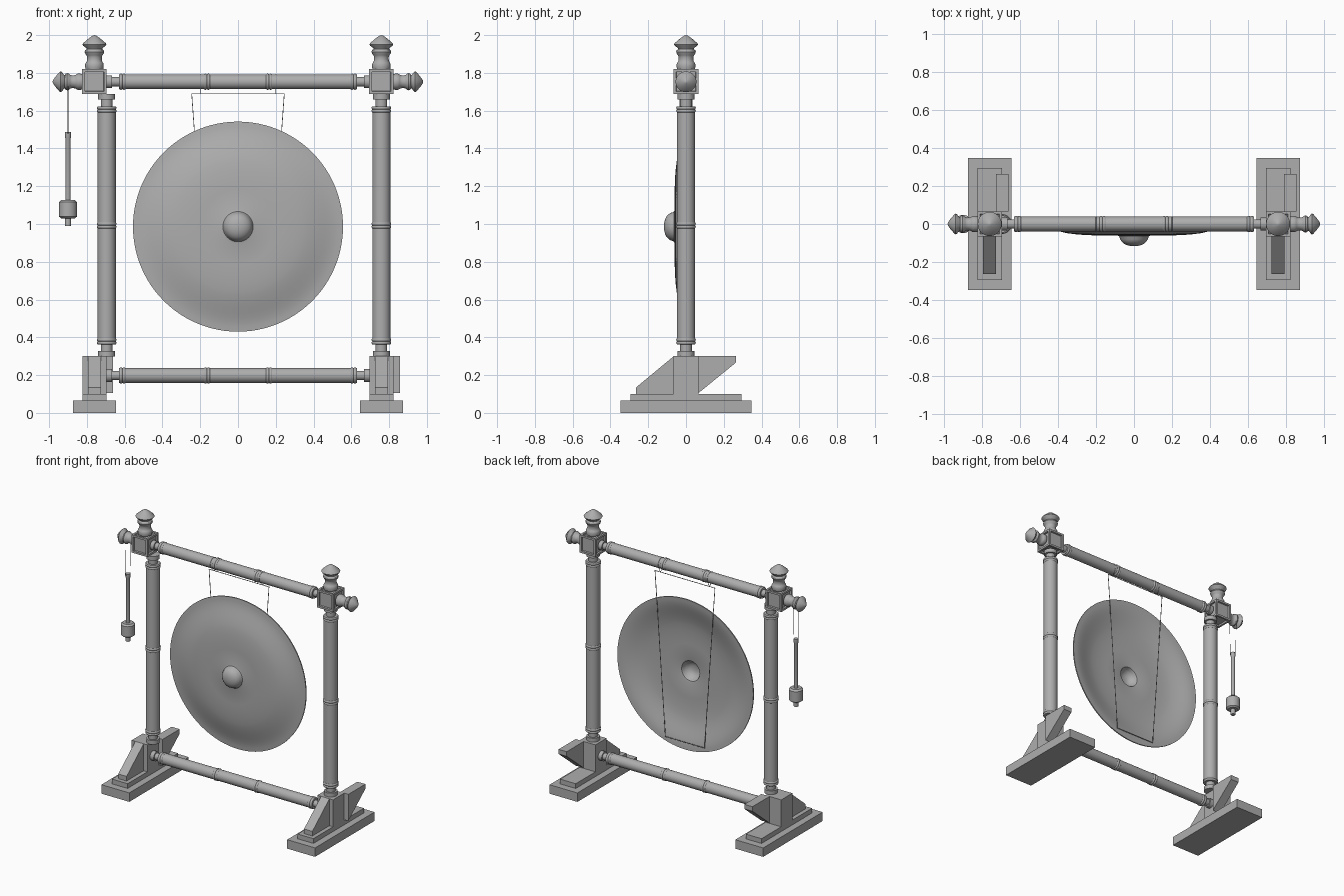
import bpy, bmesh, math
from mathutils import Vector

if "Cube" in bpy.data.objects:
    bpy.data.objects.remove(bpy.data.objects["Cube"])

AXIS = {'z': (0, 0, 0), 'x': (0, math.pi / 2, 0), '-x': (0, -math.pi / 2, 0), '-y': (math.pi / 2, 0, 0)}

GREY = bpy.data.materials.new('dark_grey')
GREY.diffuse_color = (0.42, 0.42, 0.42, 1)
GREY.use_nodes = True
GREY.node_tree.nodes["Principled BSDF"].inputs["Base Color"].default_value = GREY.diffuse_color


def finish(name, bm, loc=(0, 0, 0), rot=(0, 0, 0), smooth=False):
    bmesh.ops.recalc_face_normals(bm, faces=bm.faces)
    me = bpy.data.meshes.new(name)
    bm.to_mesh(me)
    bm.free()
    me.materials.append(GREY)
    ob = bpy.data.objects.new(name, me)
    bpy.context.collection.objects.link(ob)
    ob.location, ob.rotation_euler = loc, rot
    if smooth:
        bpy.ops.object.select_all(action='DESELECT')
        bpy.context.view_layer.objects.active = ob
        ob.select_set(True)
        bpy.ops.object.shade_smooth_by_angle(angle=math.radians(32))
    return ob


def lathe(name, profile, loc, axis='z', scale=1.0, n=32):
    """Turn (radius, height) points around an axis."""
    bm = bmesh.new()
    rings = []
    for r, h in profile:
        rings.append([bm.verts.new((r * scale * math.cos(2 * math.pi * i / n),
                                    r * scale * math.sin(2 * math.pi * i / n), h * scale)) for i in range(n)])
    for a, b in zip(rings, rings[1:]):
        for i in range(n):
            j = (i + 1) % n
            bm.faces.new((a[i], a[j], b[j], b[i]))
    bmesh.ops.remove_doubles(bm, verts=bm.verts, dist=1e-5)
    bmesh.ops.holes_fill(bm, edges=[e for e in bm.edges if e.is_boundary])
    return finish(name, bm, loc, AXIS[axis], True)


def box(name, lo, hi, panel=0.0):
    bm = bmesh.new()
    bmesh.ops.create_cube(bm, size=1)
    lo, hi = Vector(lo), Vector(hi)
    for v in bm.verts:
        v.co = v.co * (hi - lo)
    if panel:  # sunk panel on every side
        sides = bm.faces[:]
        bm.normal_update()
        bmesh.ops.inset_individual(bm, faces=sides, thickness=panel)
        bm.normal_update()
        bmesh.ops.inset_individual(bm, faces=sides, thickness=0.003, depth=-0.012)
    return finish(name, bm, (lo + hi) / 2)


def slab(name, yz, x0, x1):
    """Side outline given thickness along x."""
    bm = bmesh.new()
    f = bm.faces.new([bm.verts.new((x0, y, z)) for y, z in yz])
    ext = bmesh.ops.extrude_face_region(bm, geom=[f])['geom']
    bmesh.ops.translate(bm, verts=[g for g in ext if isinstance(g, bmesh.types.BMVert)], vec=(x1 - x0, 0, 0))
    return finish(name, bm)


def cord(name, pts, radius, cyclic=False):
    cu = bpy.data.curves.new(name, 'CURVE')
    cu.dimensions = '3D'
    cu.bevel_depth, cu.bevel_resolution = radius, 1
    cu.use_fill_caps = True
    sp = cu.splines.new('POLY')
    sp.points.add(len(pts) - 1)
    for p, co in zip(sp.points, pts):
        p.co = (*co, 1)
    sp.use_cyclic_u = cyclic
    cu.materials.append(GREY)
    ob = bpy.data.objects.new(name, cu)
    bpy.context.collection.objects.link(ob)
    return ob


def shaft(name, half, r, cap, neck, beads, loc, axis):
    """Turned rod with end caps, necks and double bead bands."""
    w = 0.016
    pr = [(cap, -half), (cap, 0.03 - half), (neck, 0.03 - half), (neck, 0.065 - half), (r, 0.065 - half)]
    for c in beads:
        for s in (c - w, c):
            pr += [(r, s), (r + 0.003, s + 0.004), (r + 0.004, s + 0.008), (r + 0.003, s + 0.012), (r, s + w)]
    pr += [(r, half - 0.065), (neck, half - 0.065), (neck, half - 0.03), (cap, half - 0.03), (cap, half)]
    return lathe(name, pr, loc, axis)


FINIAL = [(0.046, 0), (0.048, 0.01), (0.048, 0.026), (0.044, 0.034), (0.040, 0.040), (0.038, 0.05),
          (0.038, 0.062), (0.041, 0.072), (0.048, 0.080), (0.051, 0.089), (0.048, 0.098), (0.040, 0.104),
          (0.042, 0.109), (0.058, 0.121), (0.062, 0.128), (0.058, 0.135), (0.030, 0.159), (0.010, 0.173), (0, 0.176)]
BAR_Z = 1.753

# feet, posts, corner blocks and finials
for side, cx, px in (('left', -0.76, -0.695), ('right', 0.759, 0.759)):
    box(side + '_foot', (cx - 0.114, -0.347, 0), (cx + 0.114, 0.347, 0.066))
    box(side + '_foot_step', (cx - 0.064, -0.295, 0.066), (cx + 0.064, 0.295, 0.101))
    box(side + '_foot_block', (cx - 0.064, -0.065, 0.101), (cx + 0.064, 0.065, 0.30))
    slab(side + '_front_brace', [(-0.264, 0.101), (-0.264, 0.135), (-0.065, 0.30), (-0.065, 0.101)],
         cx - 0.034, cx + 0.034)
    slab(side + '_back_brace', [(0.065, 0.30), (0.264, 0.30), (0.264, 0.266), (0.065, 0.104)],
         cx + 0.032, cx + 0.098)
    shaft(side + '_post', 0.695, 0.048, 0.045, 0.031, (-0.614, 0, 0.614), (px, 0, 0.993), 'z')
    box(side + '_corner_block', (cx - 0.065, -0.066, 1.688), (cx + 0.065, 0.066, 1.82), 0.02)
    lathe(side + '_top_finial', FINIAL, (cx, 0, 1.82), 'z', 1.022)
    out = -1 if side == 'left' else 1
    lathe(side + '_end_finial', FINIAL, (cx + out * 0.065, 0, BAR_Z), '-x' if out < 0 else 'x', 0.89)

# crossbars
for name, z in (('top_bar', BAR_Z), ('bottom_bar', 0.198)):
    shaft(name, 0.696, 0.039, 0.034, 0.025, (-0.612, -0.165, 0.165, 0.612), (0, 0, z), 'x')

# gong: thin dished shell with a hollow centre boss
front = [(0, 0.117), (0.02, 0.1155), (0.038, 0.111), (0.054, 0.103), (0.066, 0.092), (0.073, 0.080),
         (0.076, 0.070), (0.080, 0.063), (0.090, 0.060), (0.2, 0.060), (0.25, 0.0585), (0.30, 0.055),
         (0.345, 0.0495), (0.37, 0.0445), (0.40, 0.037), (0.43, 0.028), (0.46, 0.0185), (0.485, 0.011),
         (0.51, 0.005), (0.53, 0.002), (0.556, 0)]
back = [(max(0, r - (0.006 if 0.04 < r < 0.1 else 0)), h - 0.008) for r, h in reversed(front)]
lathe('gong', front + back, (0, 0, 0.986), '-y', n=96)

# gong cord and its loops round the bar
cord('gong_cord', [(-0.245, 0.012, 1.69), (0.245, 0.012, 1.69), (0.16, 0.012, 0.485), (-0.16, 0.012, 0.485)],
     0.003, True)
for side, x in (('left', -0.2), ('right', 0.2)):
    loop = [(x, 0.04 * math.cos(a), BAR_Z + 0.04 * math.sin(a))
            for a in [math.radians(-30 + 20 * i) for i in range(13)]]
    cord(side + '_cord_loop', loop + [(x, 0.012, 1.69)], 0.002, True)

# hanging mallet
MX = -0.90
lathe('mallet_handle', [(0.016, 0.99), (0.016, 1.03), (0.014, 1.03), (0.014, 1.455), (0.016, 1.46),
                        (0.016, 1.488)], (MX, 0, 0), 'z', n=24)
lathe('mallet_head', [(0.036, 1.03), (0.048, 1.039), (0.048, 1.116), (0.036, 1.127)], (MX, 0, 0), 'z')
arch = [(MX, 0.035 * math.cos(a), BAR_Z + 0.035 * math.sin(a)) for a in [math.pi * i / 8 for i in range(9)]]
cord('mallet_string', arch + [(MX, -0.03, 1.485), (MX, 0, 1.475), (MX, 0.03, 1.485)], 0.0014, True)
